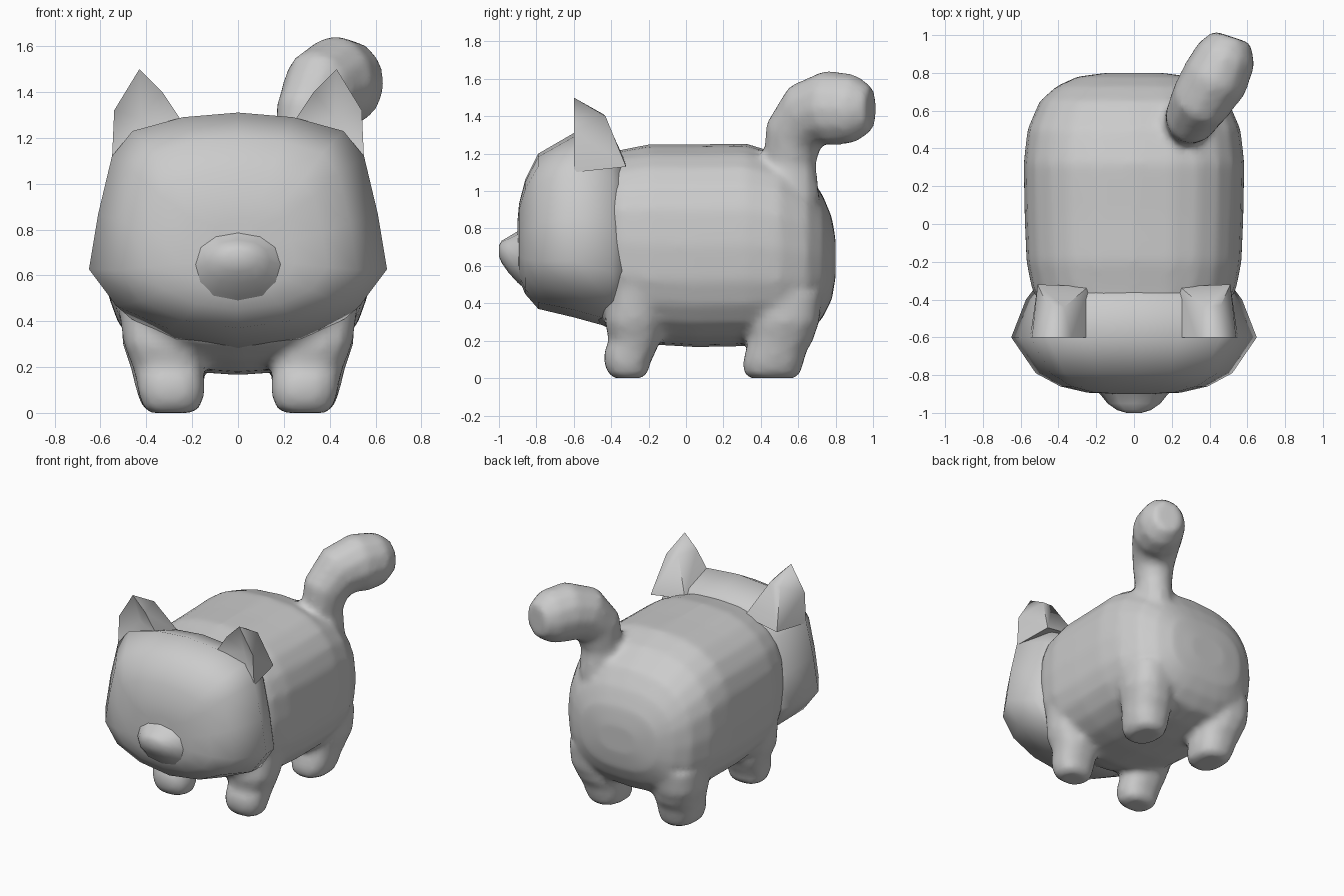
import bpy, bmesh, math
from mathutils import Vector

if "Cube" in bpy.data.objects:
    bpy.data.objects.remove(bpy.data.objects["Cube"])

grey = bpy.data.materials.new("light grey")
grey.diffuse_color = (0.6, 0.6, 0.6, 1)
grey.use_nodes = True
grey.node_tree.nodes["Principled BSDF"].inputs["Base Color"].default_value = grey.diffuse_color


def make_object(name, verts, faces, angle=60):
    mesh = bpy.data.meshes.new(name)
    mesh.from_pydata(verts, [], faces)
    bm = bmesh.new()
    bm.from_mesh(mesh)
    bmesh.ops.recalc_face_normals(bm, faces=bm.faces)
    bm.to_mesh(mesh)
    bm.free()
    mesh.materials.append(grey)
    ob = bpy.data.objects.new(name, mesh)
    bpy.context.collection.objects.link(ob)
    select([ob])
    bpy.ops.object.shade_smooth_by_angle(angle=math.radians(angle))
    return ob


def select(obs):
    bpy.ops.object.select_all(action='DESELECT')
    for o in obs:
        o.select_set(True)
    bpy.context.view_layer.objects.active = obs[0]


def loft(name, rings):
    n = len(rings[0])
    verts = [v for r in rings for v in r]
    faces = [list(range(n)), list(range(len(verts) - n, len(verts)))]
    for k in range(len(rings) - 1):
        for i in range(n):
            j = (i + 1) % n
            faces.append((k * n + i, k * n + j, k * n + n + j, k * n + n + i))
    return make_object(name, verts, faces)


def oval(n, p=2.0):
    pts = []
    for i in range(n):
        c, s = math.cos(2 * math.pi * i / n), math.sin(2 * math.pi * i / n)
        pts.append((math.copysign(abs(c) ** (2 / p), c), math.copysign(abs(s) ** (2 / p), s)))
    return pts


# Body: rounded barrel as (y, half width, bottom, top)
body_rows = [(-.48, .46, .30, 1.20), (-.35, .54, .23, 1.22), (-.2, .57, .18, 1.25), (.05, .58, .165, 1.25),
             (.32, .585, .17, 1.255), (.5, .565, .19, 1.2), (.65, .50, .23, 1.10),
             (.73, .41, .32, .98), (.78, .30, .42, .86), (.80, .15, .54, .74)]
body = loft("body", [[(w * a, y, (lo + hi) / 2 + (hi - lo) / 2 * b) for a, b in oval(24, 2.6)]
                     for y, w, lo, hi in body_rows])

# Legs: stacked ovals as (z, centre x, centre y, radius x, radius y)
front_rows = [(0, .29, -.31, .09, .08), (.02, .29, -.31, .125, .105), (.08, .29, -.315, .145, .125),
              (.14, .295, -.30, .15, .14), (.2, .305, -.275, .155, .14), (.3, .33, -.28, .17, .155),
              (.5, .36, -.25, .17, .16)]
back_rows = [(0, .29, .46, .09, .12), (.02, .29, .46, .125, .15), (.08, .295, .465, .145, .165),
             (.14, .30, .48, .155, .165), (.2, .31, .505, .16, .175), (.3, .335, .53, .17, .185),
             (.45, .34, .54, .17, .19)]
legs = [loft("leg", [[(s * (x + rx * a), y + ry * b, z) for a, b in oval(14, 2.4)] for z, x, y, rx, ry in rows])
        for rows in (front_rows, back_rows) for s in (1, -1)]

# Tail: thick tube that curls up and back to the right
path = [Vector(p) for p in ((.29, .57, .95), (.29, .555, 1.15), (.31, .575, 1.3), (.36, .66, 1.41),
                            (.43, .77, 1.445), (.49, .90, 1.44), (.52, .99, 1.44))]
radii = [.15, .145, .165, .19, .205, .185, .12]
rings = []
for k, p in enumerate(path):
    t = path[min(k + 1, len(path) - 1)] - path[max(k - 1, 0)]
    side = t.cross(Vector((.9, -.4, 0))).normalized()
    across = t.cross(side).normalized()
    rings.append([p + radii[k] * (.88 * a * across + b * side) for a, b in oval(12)])
tail = loft("tail", rings)

# Fuse torso, legs and tail into one soft skin
select([body, tail] + legs)
bpy.ops.object.join()
rm = body.modifiers.new("fuse", 'REMESH')
rm.mode, rm.voxel_size, rm.use_smooth_shade = 'VOXEL', .025, True
sm = body.modifiers.new("soften", 'SMOOTH')
sm.factor, sm.iterations = .5, 5

# Head: wide outline scaled through depth as (y, width factor, bottom, top)
half = [(0, .33), (.3, .37), (.53, .47), (.65, .63), (.61, .87), (.55, 1.12), (.46, 1.23), (.24, 1.29), (0, 1.31)]
outline = half + [(-x, z) for x, z in half[-2:0:-1]]
head_rows = [(-.33, .80, .30, 1.19), (-.40, .88, .27, 1.25), (-.6, 1.0, .325, 1.31), (-.79, .80, .37, 1.20),
             (-.86, .60, .45, 1.06), (-.893, .38, .53, .93), (-.90, .15, .62, .85)]
head = loft("head", [[(x * f, y, lo + (z - .33) / .98 * (hi - lo)) for x, z in outline]
                     for y, f, lo, hi in head_rows])

# Muzzle: small snout with a flat bridge, as (y, half width, bottom, top)
muzzle_rows = [(-.84, .25, .46, .84), (-.90, .18, .51, .785), (-.95, .14, .565, .755),
               (-.985, .09, .615, .735), (-1.0, .04, .65, .71)]
loft("muzzle", [[(w * a, y, (lo + hi) / 2 + (hi - lo) / 2 * b) for a, b in oval(12, 2.2)]
                for y, w, lo, hi in muzzle_rows])

# Ears: pointed, with a dented front
ear = [(.43, -.6, 1.5), (.33, -.6, 1.40), (.23, -.6, 1.25), (.55, -.6, 1.1), (.54, -.6, 1.32), (.42, -.53, 1.29),
       (.37, -.44, 1.41), (.46, -.43, 1.40), (.24, -.33, 1.17), (.51, -.32, 1.13)]
ear_faces = [(5, 0, 1), (5, 1, 2), (5, 2, 3), (5, 3, 4), (5, 4, 0), (0, 6, 1), (1, 6, 8, 2), (0, 7, 6),
             (6, 7, 9, 8), (0, 4, 7), (4, 3, 9, 7), (2, 8, 9, 3)]
for s, name in ((1, "right_ear"), (-1, "left_ear")):
    make_object(name, [(s * x, y, z) for x, y, z in ear], ear_faces)
